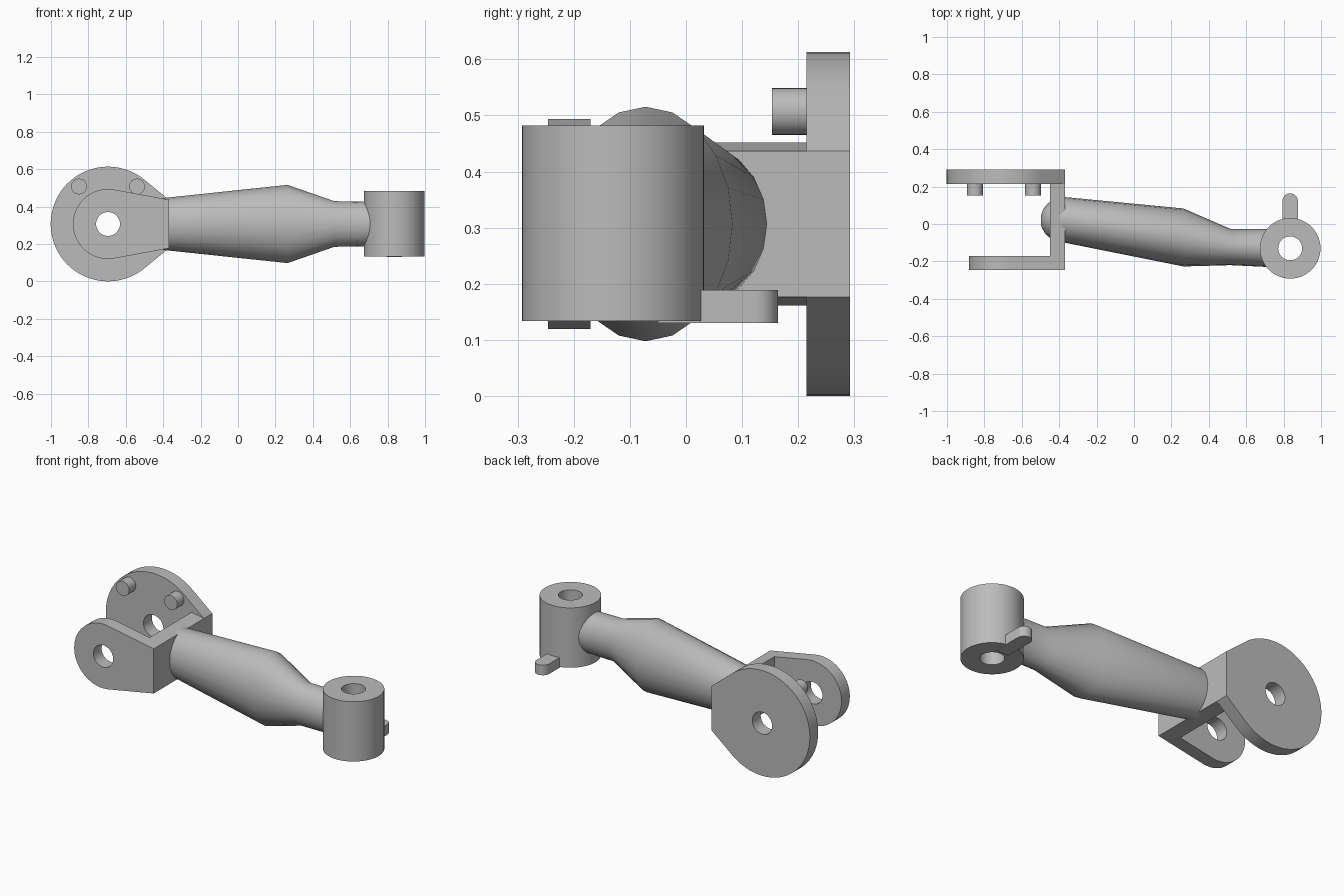
import bpy
import bmesh
from math import sin, cos, pi, atan2, acos, hypot, radians
from mathutils import Matrix

cube = bpy.data.objects.get("Cube")
if cube:
    bpy.data.objects.remove(cube, do_unlink=True)

# Single grey material
GREY = (0.5, 0.5, 0.5, 1)
metal = bpy.data.materials.new("plain grey")
metal.use_nodes = True
metal.diffuse_color = GREY
metal.node_tree.nodes["Principled BSDF"].inputs["Base Color"].default_value = GREY

PIVOT_X, MID_Z = -0.695, 0.3065   # clevis hole axis
WEB_X, WEB_HALF = -0.37, 0.13     # outer face of the web
SLEEVE = (0.835, -0.13)           # sleeve axis
UPRIGHT = Matrix.Rotation(radians(90), 4, 'X')


def finish(obj):
    """Apply the material and smooth the round faces."""
    obj.data.materials.clear()
    obj.data.materials.append(metal)
    bpy.ops.object.select_all(action='DESELECT')
    obj.select_set(True)
    bpy.context.view_layer.objects.active = obj
    bpy.ops.object.shade_smooth_by_angle(angle=radians(30))
    return obj


def arc(r, start=0.0, end=2 * pi, n=48, center=(0, 0)):
    full = abs(end - start - 2 * pi) < 1e-6
    steps = n if full else n - 1
    return [(center[0] + r * cos(start + (end - start) * i / steps),
             center[1] + r * sin(start + (end - start) * i / steps)) for i in range(n)]


def extrude(name, loops, low, high, matrix=Matrix()):
    """Extrude an outline, with optional holes, from low to high along local z."""
    curve = bpy.data.curves.new(name, 'CURVE')
    curve.dimensions = '2D'
    curve.fill_mode = 'BOTH'
    curve.extrude = (high - low) / 2
    for loop in loops:
        spline = curve.splines.new('POLY')
        spline.points.add(len(loop) - 1)
        for point, (x, y) in zip(spline.points, loop):
            point.co = (x, y, 0, 1)
        spline.use_cyclic_u = True
    temp = bpy.data.objects.new(name + "_outline", curve)
    bpy.context.collection.objects.link(temp)
    bpy.context.view_layer.update()
    mesh = bpy.data.meshes.new_from_object(
        temp.evaluated_get(bpy.context.evaluated_depsgraph_get()))
    bpy.data.objects.remove(temp, do_unlink=True)
    bpy.data.curves.remove(curve)
    mesh.transform(matrix @ Matrix.Translation((0, 0, (low + high) / 2)))
    bm = bmesh.new()
    bm.from_mesh(mesh)
    bmesh.ops.remove_doubles(bm, verts=bm.verts, dist=1e-5)
    bmesh.ops.recalc_face_normals(bm, faces=bm.faces)
    bm.to_mesh(mesh)
    bm.free()
    mesh.name = name
    obj = bpy.data.objects.new(name, mesh)
    bpy.context.collection.objects.link(obj)
    return finish(obj)


def ear(name, radius, y_front, y_back):
    """Round plate whose tangents run to the edge of the web."""
    reach = WEB_X - PIVOT_X
    a = atan2(WEB_HALF, reach) + acos(radius / hypot(reach, WEB_HALF))
    outline = arc(radius, a, 2 * pi - a, 56, (PIVOT_X, MID_Z))
    outline += [(WEB_X, MID_Z - WEB_HALF), (WEB_X, MID_Z + WEB_HALF)]
    hole = arc(0.064, n=32, center=(PIVOT_X, MID_Z))
    extrude(name, [outline, hole], -y_back, -y_front, UPRIGHT)


# Clevis: two ears joined by a web, with two pins on the large ear
ear("front_ear", 0.187, -0.246, -0.17)
ear("rear_ear", 0.3065, 0.215, 0.292)
web = [(WEB_X, MID_Z - WEB_HALF), (WEB_X, MID_Z + WEB_HALF),
       (-0.45, MID_Z + 0.145), (-0.45, MID_Z - 0.145)]
extrude("web", [web], -0.215, 0.17, UPRIGHT)
for side, x in (("right", -0.85), ("left", -0.54)):
    extrude("stop_pin_" + side, [arc(0.042, n=28, center=(x, 0.507))],
            -0.22, -0.153, UPRIGHT)

# Arm: lofted oval sections (x, centre y, half width, half height), domed inner end
sections = [(WEB_X - 0.13 * cos(t), 0.022, 0.122 * sin(t), 0.142 * sin(t))
            for t in (pi / 2 * k / 8 for k in range(1, 8))]
sections += [(WEB_X, 0.022, 0.122, 0.142), (0.265, -0.072, 0.155, 0.209),
             (0.515, -0.123, 0.097, 0.122), (0.72, -0.128, 0.102, 0.118)]
SIDES = 20
bm = bmesh.new()
rings = [[bm.verts.new((x, y + w * sin(2 * pi * i / SIDES), MID_Z + h * cos(2 * pi * i / SIDES)))
          for i in range(SIDES)] for x, y, w, h in sections]
for r0, r1 in zip(rings, rings[1:]):
    for i in range(SIDES):
        j = (i + 1) % SIDES
        bm.faces.new((r0[i], r0[j], r1[j], r1[i]))
bm.faces.new(rings[0])
bm.faces.new(rings[-1])
bmesh.ops.recalc_face_normals(bm, faces=bm.faces)
mesh = bpy.data.meshes.new("arm")
bm.to_mesh(mesh)
bm.free()
arm = bpy.data.objects.new("arm", mesh)
bpy.context.collection.objects.link(arm)
finish(arm)

# Sleeve at the far end, with a rounded tab at its lower edge
extrude("sleeve", [arc(0.162, n=56, center=SLEEVE), arc(0.064, n=32, center=SLEEVE)],
        0.134, 0.482)
tab = arc(0.041, 0, pi, 20, (SLEEVE[0], 0.123))
tab += [(SLEEVE[0] - 0.041, -0.05), (SLEEVE[0] + 0.041, -0.05)]
extrude("sleeve_tab", [tab], 0.13, 0.189)
